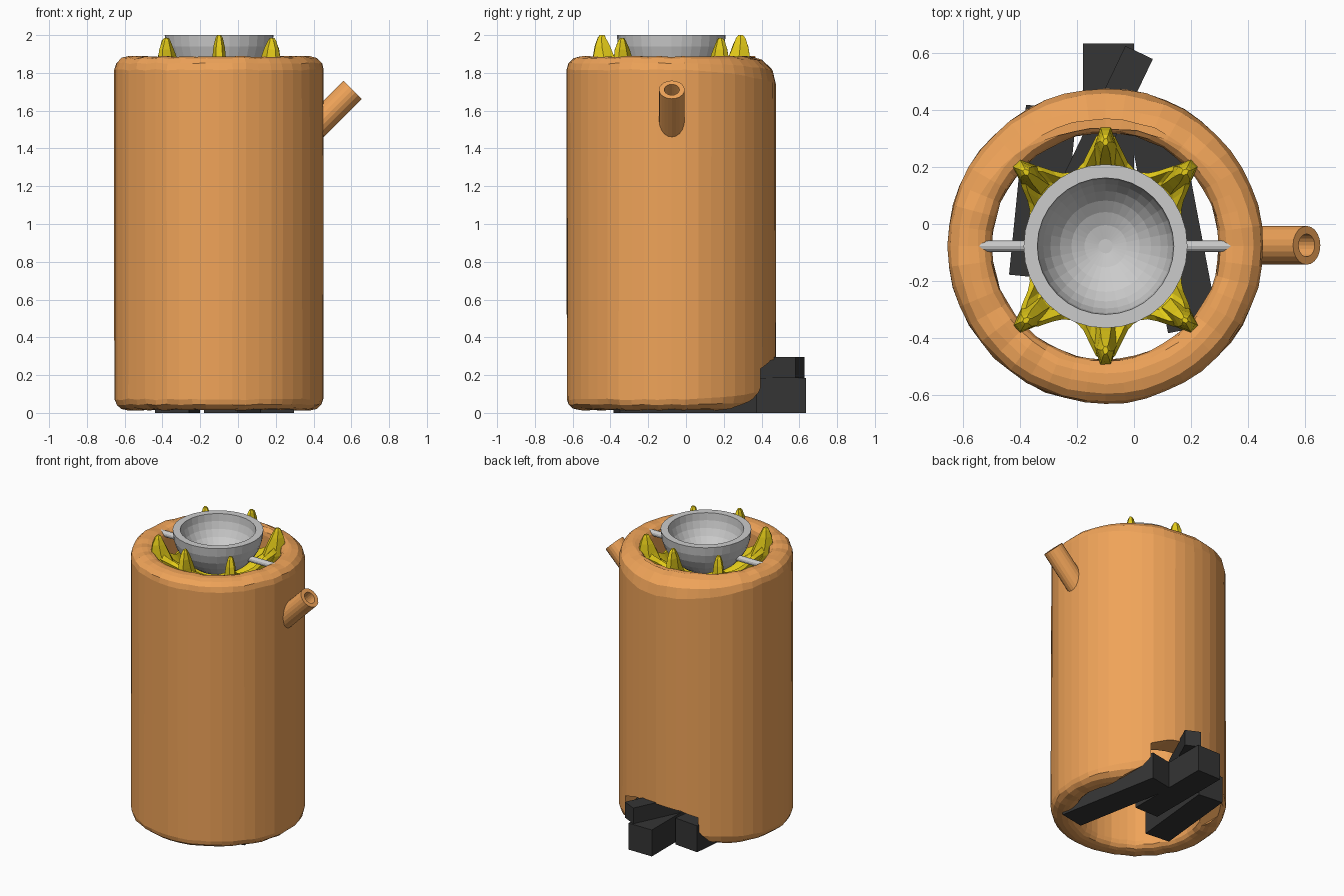
import bpy, bmesh, math, random
from mathutils import Vector, Matrix

if "Cube" in bpy.data.objects:
    bpy.data.objects.remove(bpy.data.objects["Cube"])

random.seed(4)
CX, CY = -0.10, -0.078          # axis of the stove


def material(name, rgb):
    m = bpy.data.materials.new(name)
    m.diffuse_color = (*rgb, 1)
    m.use_nodes = True
    m.node_tree.nodes["Principled BSDF"].inputs["Base Color"].default_value = m.diffuse_color
    return m


CLAY = material("clay", (0.87, 0.37, 0.10))
FLAME = material("flame", (0.80, 0.62, 0.01))
CHAR = material("charcoal", (0.035, 0.035, 0.035))


def finish(name, bm, mat=None, matrix=None, smooth=None):
    bmesh.ops.recalc_face_normals(bm, faces=bm.faces)
    me = bpy.data.meshes.new(name)
    bm.to_mesh(me)
    bm.free()
    ob = bpy.data.objects.new(name, me)
    bpy.context.collection.objects.link(ob)
    if mat:
        me.materials.append(mat)
    if matrix:
        ob.matrix_world = matrix
    return ob


def rings(bm, loops, close_loops=False, caps=False):
    """Bridge a list of point loops of equal length."""
    vs = [[bm.verts.new(p) for p in loop] for loop in loops]
    n = len(vs[0])
    pairs = list(zip(vs, vs[1:])) + ([(vs[-1], vs[0])] if close_loops else [])
    for a, b in pairs:
        for i in range(n):
            j = (i + 1) % n
            bm.faces.new((a[i], a[j], b[j], b[i]))
    if caps:
        bm.faces.new(vs[0])
        bm.faces.new(vs[-1])


def circle(r, z, n):
    return [(r * math.cos(2 * math.pi * i / n), r * math.sin(2 * math.pi * i / n), z) for i in range(n)]


def cylinder_between(name, a, b, r, n, mat=None):
    a, b = Vector(a), Vector(b)
    bm = bmesh.new()
    rings(bm, [circle(r, 0, n), circle(r, (b - a).length, n)], caps=True)
    rot = (b - a).to_track_quat('Z', 'Y').to_matrix().to_4x4()
    return finish(name, bm, mat, Matrix.Translation(a) @ rot)


# Clay body: thick open tube with hand-worked rounded rims
N, R_OUT, R_IN, Z0, Z1 = 48, 0.555, 0.40, 0.012, 1.89


def body_profile(t):
    ro = 0.07 + 0.07 * max(0, math.sin(t)) ** 2      # softer outer edge at the back
    ri = 0.05
    pts = []
    for cr, cz, rad, a0 in ((R_OUT - ro, Z0 + ro * .8, ro, -90), (R_OUT - ro, Z1 - ro, ro, 0),
                            (R_IN + ri, Z1 - ri, ri, 90), (R_IN + ri, Z0 + ri, ri, 180)):
        for k in range(4):
            a = math.radians(a0 + 30 * k)
            zs = rad * (.8 if a0 == -90 else 1)
            pts.append((cr + rad * math.cos(a), cz + zs * math.sin(a)))
        if a0 in (0, 180):
            continue
    return pts


bm = bmesh.new()
loops = []
for i in range(N):
    t = 2 * math.pi * i / N
    dz = random.uniform(-0.008, 0.0)
    loop = []
    for r, z in body_profile(t):
        r += random.uniform(-0.004, 0.002)
        z = z + dz if z > 1 else z - dz
        loop.append((CX + r * math.cos(t), CY + r * math.sin(t), z))
    loops.append(loop)
rings(bm, loops, close_loops=True)
body = finish("clay_body", bm, CLAY)

# Spout: hollow tube rising at 45 degrees from the side
tip = Vector((0.607, -0.075, 1.711))
d = Vector((1, 0, 1)).normalized()
bm = bmesh.new()
rings(bm, [circle(0.068, 0, 20), circle(0.068, 0.30, 20), circle(0.04, 0.30, 20), circle(0.04, 0, 20)],
      close_loops=True)
rot = d.to_track_quat('Z', 'Y').to_matrix().to_4x4()
finish("spout", bm, CLAY, Matrix.Translation(tip - d * 0.30) @ rot)

# Cutters: vent hole behind the spout, ragged fuel opening at the back
vent = cylinder_between("vent_cutter", tip - d * 0.58, tip + d * 0.05, 0.041, 20)
half = [(0.40, -0.1), (0.40, 0.03), (0.33, 0.07), (0.29, 0.13), (0.28, 0.23), (0.17, 0.27)]
arch = half + [(0.0, 0.285)] + [(-x, z) for x, z in reversed(half)]
arch = [(x + random.uniform(-.012, .012), z + random.uniform(-.008, .008)) for x, z in arch]
bm = bmesh.new()
rings(bm, [[(CX + x, y, z) for x, z in arch] for y in (CY + 0.05, 0.9)], caps=True)
mouth = finish("mouth_cutter", bm)
for cutter in (vent, mouth):
    mod = body.modifiers.new("cut", 'BOOLEAN')
    mod.operation, mod.object, mod.solver = 'DIFFERENCE', cutter, 'EXACT'
    cutter.hide_render = True
    bpy.context.view_layer.objects.active = body
    bpy.ops.object.modifier_apply(modifier=mod.name)
    bpy.data.objects.remove(cutter)


# Charred logs: centre of outer end, heading into the stove, size, base height
def log(name, end, heading, length, width, z, height):
    h = Vector((*heading, 0)).normalized()
    c = Vector((*end, z + height / 2)) + h * length / 2
    bm = bmesh.new()
    bmesh.ops.create_cube(bm, size=1, matrix=Matrix.Diagonal((length, width, height, 1)))
    ang = math.atan2(h.y, h.x)
    finish(name, bm, CHAR, Matrix.Translation(c) @ Matrix.Rotation(ang, 4, 'Z'))


log("log_middle", (-0.09, 0.635), (0, -1), 0.62, 0.18, 0, 0.185)
log("log_left", (-0.29, 0.41), (-0.1, -1), 0.60, 0.18, 0, 0.185)
log("log_right", (0.07, 0.36), (0.19, -1), 0.74, 0.18, 0, 0.185)
log("log_top", (0.018, 0.603), (-0.43, -0.9), 0.66, 0.107, 0.185, 0.11)

# Bowl: hemisphere with flat rim
bm = bmesh.new()
prof = [(0.288 * math.cos(a), 2 - 0.288 * math.sin(a)) for a in [math.radians(84 - 12 * k) for k in range(8)]]
prof = [(p[0], p[1]) for p in prof[:-1]] + [(0.288, 2.0)]
prof += [(0.24 * math.cos(math.radians(12 * k)), 2 - 0.24 * math.sin(math.radians(12 * k))) for k in range(8)]
rings(bm, [circle(r, z, 32) for r, z in prof], caps=True)
finish("bowl", bm, None, Matrix.Translation((CX, CY, 0)))

# Rod carrying the bowl: one stub each side into the wall
for name, s in (("rod_left", -1), ("rod_right", 1)):
    cylinder_between(name, (CX + s * 0.22, CY, 1.862), (CX + s * 0.45, CY, 1.862), 0.02, 12)

# Flames: star-shaped web under the bowl and six upright tongues
ANGLES = [43, 90, 137, 223, 270, 317]


def peak(deg):
    dist = min(abs((deg - a + 180) % 360 - 180) for a in ANGLES)
    return math.exp(-(dist / 11) ** 2)


M = 72
levels = [(0.08, 0.0, 1.60, 0), (0.20, 0.05, 1.65, 0), (0.26, 0.10, 1.72, 0.04), (0.285, 0.125, 1.79, 0.06),
          (0.262, 0.12, 1.80, 0.08), (0.225, 0.10, 1.73, 0.10), (0.10, 0.0, 1.68, 0)]
bm = bmesh.new()
loops = []
for r0, r1, z0, z1 in levels:
    loop = []
    for i in range(M):
        t = 360 * i / M
        p, a = peak(t), math.radians(t)
        r = r0 + r1 * p
        loop.append((CX + r * math.cos(a), CY + r * math.sin(a), z0 + z1 * p))
    loops.append(loop)
rings(bm, loops, caps=True)
finish("flame_web", bm, FLAME)

# inner radius, outer radius, half thickness, height
tongue = [(0.24, 0.36, 0.05, 1.74), (0.275, 0.405, 0.045, 1.82), (0.30, 0.415, 0.036, 1.88),
          (0.325, 0.405, 0.03, 1.94), (0.345, 0.39, 0.019, 1.985), (0.355, 0.378, 0.01, 2.0)]
for k, deg in enumerate(ANGLES):
    drop = 0 if deg in (90, 270) else 0.015
    out = 0 if deg in (90, 270) else 0.015
    bm = bmesh.new()
    loops = []
    for ri, ro, t, z in tongue:
        ri, ro = ri + out, ro + out
        mid = (ri + ro) / 2
        loops.append([(x + random.uniform(-.003, .003), y, z - drop) for x, y in
                      ((ri, -t * .5), (mid, -t), (ro, -t * .5), (ro, t * .5), (mid, t), (ri, t * .5))])
    rings(bm, loops, caps=True)
    finish(f"flame_{k + 1}", bm, FLAME,
           Matrix.Translation((CX, CY, 0)) @ Matrix.Rotation(math.radians(deg), 4, 'Z'))
